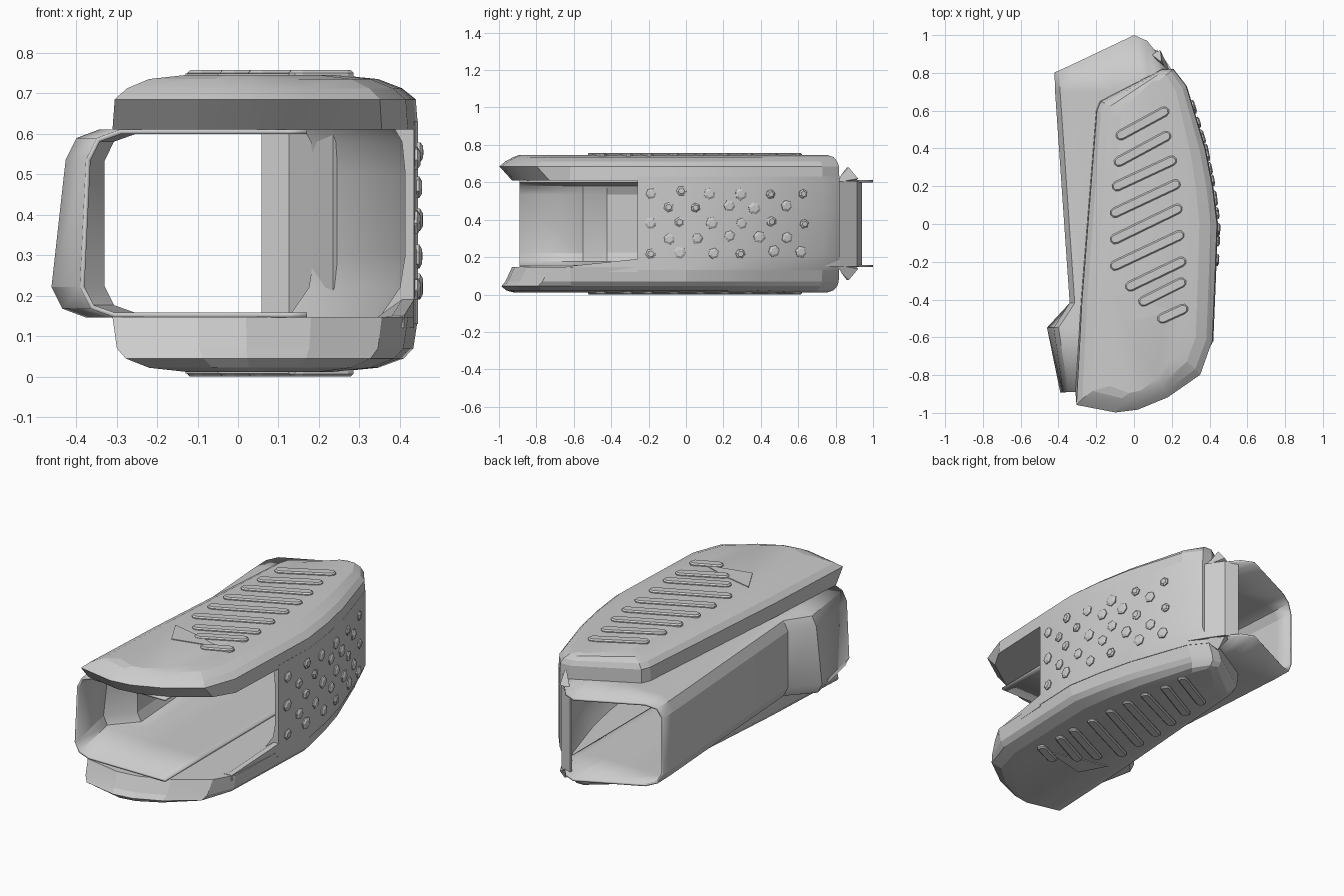
import bpy, bmesh, math, random
from mathutils import Vector

cube = bpy.data.objects.get("Cube")
if cube:
    bpy.data.objects.remove(cube)

grey = bpy.data.materials.new("light_grey")
grey.use_nodes = True
grey.diffuse_color = (0.6, 0.6, 0.6, 1)
grey.node_tree.nodes["Principled BSDF"].inputs["Base Color"].default_value = (0.6, 0.6, 0.6, 1)

HEIGHT = 0.757      # total height, used to mirror upper parts to the underside


def flip(points):
    return [(x, y, HEIGHT - z) for x, y, z in points]


def make(name, rows, closed=True, thickness=0, smooth=None):
    """Loft equal-length rows of points into one object."""
    bm = bmesh.new()
    grid = [[bm.verts.new(p) for p in row] for row in rows]
    n = len(grid[0])
    for a, b in zip(grid, grid[1:]):
        for i in range(n if closed else n - 1):
            j = (i + 1) % n
            bm.faces.new((a[i], a[j], b[j], b[i]))
    if closed:
        bm.faces.new(grid[0])
        bm.faces.new(grid[-1])
    bmesh.ops.recalc_face_normals(bm, faces=bm.faces)
    mesh = bpy.data.meshes.new(name)
    bm.to_mesh(mesh)
    bm.free()
    mesh.materials.append(grey)
    obj = bpy.data.objects.new(name, mesh)
    bpy.context.collection.objects.link(obj)
    if thickness:
        mod = obj.modifiers.new("thickness", "SOLIDIFY")
        mod.thickness = thickness
        mod.offset = 0
    if smooth:
        bpy.ops.object.select_all(action="DESELECT")
        obj.select_set(True)
        bpy.context.view_layer.objects.active = obj
        bpy.ops.object.shade_smooth_by_angle(angle=math.radians(smooth))


def make_pair(name, rows):
    """Build a part on the top and its mirror on the bottom."""
    make("upper_" + name, rows)
    make("lower_" + name, [flip(row) for row in rows])


# Upper and lower plates: one outline stacked in shrinking layers, front lip sloped,
# lower rear corner tucked in
right_edge = [(0.435, -0.26), (0.445, 0), (0.42, 0.2), (0.38, 0.4), (0.28, 0.73), (0.21, 0.82)]
outline = [(-0.31, -0.96), (-0.1, -1), (0.02, -0.985), (0.18, -0.92), (0.355, -0.8),
           (0.42, -0.62)] + right_edge + [(0.15, 0.82), (-0.18, 0.65), (-0.2, 0.6), (-0.28, -0.4)]
middle = 0.05


def layer(z, shrink, setback, tuck=0):
    return [(middle + (x - middle) * (1 - shrink) - (tuck * max(y, 0) if x > 0.1 else 0),
             y * (1 - shrink * 0.15) + (setback if y < -0.75 else 0), z) for x, y in outline]


make("upper_plate", [layer(0.61, 0, 0.07), layer(0.685, 0.015, 0), layer(0.712, 0.1, 0.02),
                     layer(0.735, 0.25, 0.04), layer(0.745, 0.5, 0.03)], smooth=12)
make("lower_plate", [layer(0.147, 0, 0.07, 0.045), layer(0.07, 0.03, 0.03, 0.08),
                     layer(0.045, 0.09, 0, 0.08), layer(0.022, 0.25, 0, 0.05),
                     layer(0.012, 0.5, 0)], smooth=12)

# Side wall joining the plates, with filleted inner corners
section = [(0, 0.21), (0, 0.63), (0.05, 0.615), (0.03, 0.58), (0.022, 0.5),
           (0.022, 0.3), (0.035, 0.22), (0.09, 0.14)]
make("side_wall", [[(x - 0.05 * max(y, 0), y, 0.13)] + [(x - d, y, z) for d, z in section]
                   for x, y in right_edge], smooth=30)

# Raised rim carrying the wall's lower fillet forward along the lip
make("lip_rim", [[(x, y, 0.12), (x, y, top), (x - 0.03, y, top), (x - 0.1, y, 0.14)]
                 for x, y, top in ((0.41, -0.64, 0.15), (0.435, -0.26, 0.19))])

# Panel closing the rear of the side wall
make("rear_panel", [[(x, y, 0.15), (x, y, 0.606)] for x, y in
                    ((0.24, 0.74), (0.19, 0.82), (0.13, 0.91), (0.06, 0.935))],
     closed=False, thickness=0.012)


# Inner sleeve: thin open channel with rounded corners and a flared front
def sleeve_row(y, x_top, x_bottom, rear=False):
    def half(edge):
        points = [(x, y, 0.605) for x in (0.17, 0.13, 0.07, 0, -0.1)]
        return points + [(edge + 0.08, y, 0.605), (edge + 0.025, y, 0.585), (edge, y, 0.535)]
    row = half(x_top) + flip(half(x_bottom))[::-1]
    if rear:
        row = [(x, 0.8 + 0.2 * (x + 0.42) / 0.42 if x < 0 else 1 - 0.18 * (x / 0.17) ** 2, z)
               for x, _, z in row]
    return row


make("inner_sleeve", [sleeve_row(-0.89, -0.37, -0.385), sleeve_row(-0.55, -0.42, -0.455),
                      sleeve_row(-0.42, -0.335, -0.335), sleeve_row(0.7, -0.412, -0.412),
                      sleeve_row(0.8, -0.415, -0.415, True)],
     closed=False, thickness=0.012, smooth=25)

# Small pointed tabs behind the plates
make_pair("rear_tab", [[(0.19, 0.81, 0.6), (0.09, 0.9, 0.6), (0.14, 0.92, 0.62)],
                       [(0.16, 0.83, 0.64), (0.14, 0.86, 0.68), (0.145, 0.87, 0.68)]])

# Raised slanted grip ribs on both plates
ribs = [(-0.07, 0.47, 0.16, 0.595), (-0.08, 0.33, 0.17, 0.465), (-0.09, 0.2, 0.2, 0.335),
        (-0.1, 0.06, 0.22, 0.21), (-0.1, -0.08, 0.23, 0.08), (-0.1, -0.22, 0.24, -0.06),
        (-0.02, -0.33, 0.25, -0.2), (0.05, -0.41, 0.25, -0.31), (0.15, -0.5, 0.26, -0.45)]


def capsule(ends, radius, z):
    a, b = Vector(ends[:2]), Vector(ends[2:])
    heading = math.atan2(b.y - a.y, b.x - a.x)
    row = []
    for centre, start in ((b, -0.5), (a, 0.5)):
        for i in range(5):
            t = heading + math.pi * (start + i / 4)
            row.append((centre.x + radius * math.cos(t), centre.y + radius * math.sin(t), z))
    return row


for i, ends in enumerate(ribs):
    make_pair(f"grip_rib_{i + 1}", [capsule(ends, 0.027, 0.72), capsule(ends, 0.027, 0.75),
                                    capsule(ends, 0.02, HEIGHT)])

# Irregular sliver beside the front ribs
sliver = [(-0.13, -0.37), (-0.05, -0.52), (0.2, -0.46), (0.05, -0.41)]
make_pair("sliver", [[(x, y, z) for x, y in sliver] for z in (0.73, 0.749)])

# Staggered grip studs on the side wall
random.seed(4)


def wall_frame(y):
    for (xa, ya), (xb, yb) in zip(right_edge, right_edge[1:]):
        if y <= yb:
            normal = Vector((yb - ya, xa - xb, 0)).normalized()
            return Vector((xa + (xb - xa) * (y - ya) / (yb - ya), y, 0)), normal


def stud_row(y, z, radius, out, turn):
    base, normal = wall_frame(y)
    along = Vector((-normal.y, normal.x, 0))
    row = []
    for i in range(6):
        t = turn + i * math.pi / 3
        p = base + normal * out + along * radius * math.cos(t)
        row.append((p.x, p.y, z + radius * math.sin(t)))
    return row


for r in range(5):
    for c in range(6 if r % 2 == 0 else 5):
        y = -0.18 + 0.16 * c + (0.08 if r % 2 else 0) + random.uniform(-0.015, 0.015)
        z = 0.225 + 0.08 * r + random.uniform(-0.01, 0.01)
        size, turn = random.uniform(0.025, 0.034), random.random()
        make(f"grip_stud_{r + 1}_{c + 1}", [stud_row(y, z, size, -0.01, turn),
                                            stud_row(y, z, size, 0.006, turn),
                                            stud_row(y, z, size * 0.6, 0.013, turn)])
